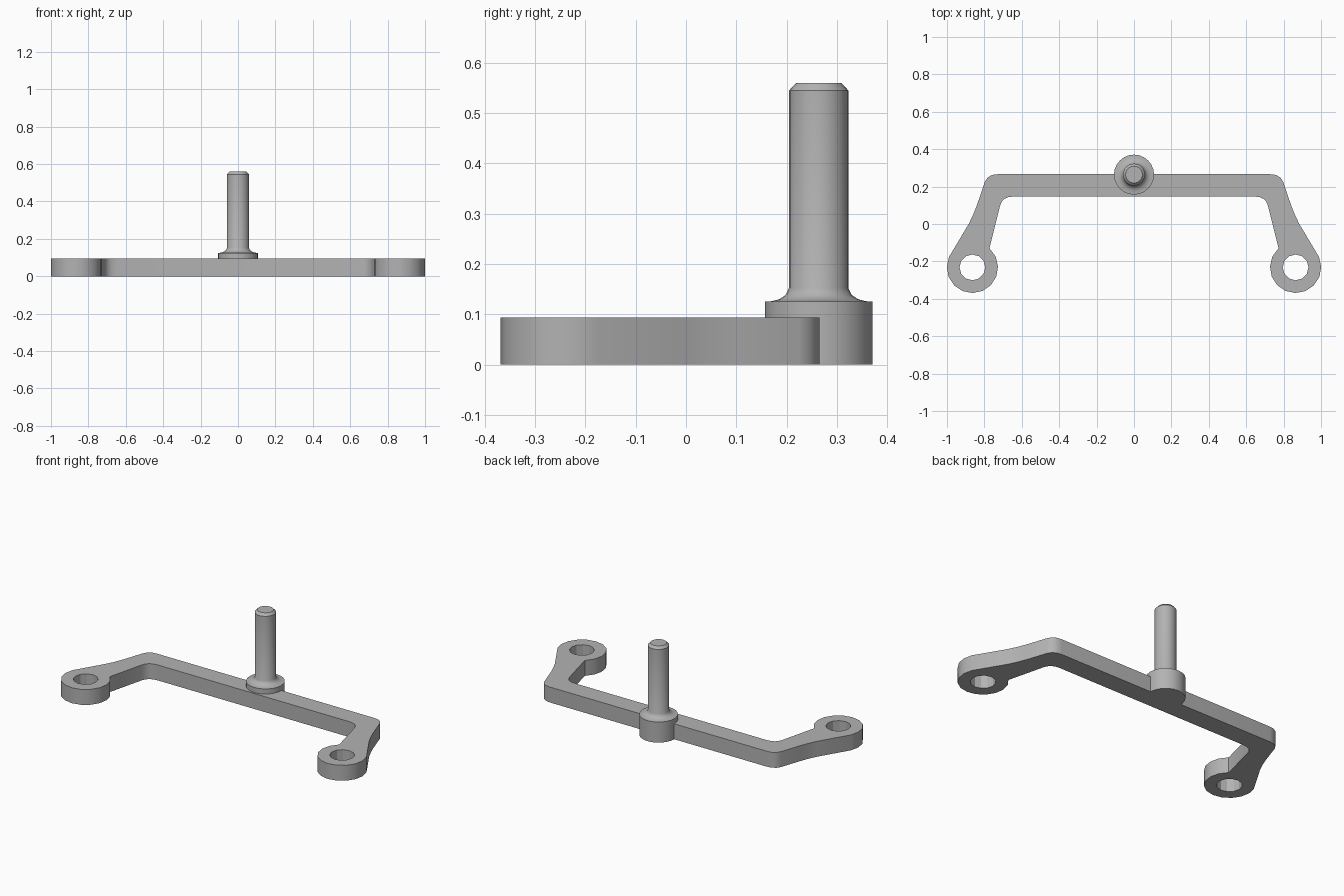
import bpy, bmesh
from math import radians, cos, sin, pi
from mathutils import Matrix

cube = bpy.data.objects.get("Cube")
if cube:
    bpy.data.objects.remove(cube, do_unlink=True)

metal = bpy.data.materials.new("plain grey")
metal.use_nodes = True
GREY = (0.45, 0.45, 0.45, 1)
metal.diffuse_color = GREY
metal.node_tree.nodes["Principled BSDF"].inputs["Base Color"].default_value = GREY

THICK = 0.094
EYE = (0.864, -0.232)
PIN_Y = 0.264


def arc(center, r, start, end, steps):
    """Points along a circular arc, angles in degrees."""
    angles = [radians(start + (end - start) * i / steps) for i in range(steps + 1)]
    return [(center[0] + r * cos(a), center[1] + r * sin(a)) for a in angles]


def mirrored(points):
    return [(-x, y) for x, y in reversed(points)]


def finish(obj, angle):
    obj.data.materials.clear()
    obj.data.materials.append(metal)
    bpy.ops.object.select_all(action="DESELECT")
    obj.select_set(True)
    bpy.context.view_layer.objects.active = obj
    bpy.ops.object.shade_smooth_by_angle(angle=radians(angle))


# Bracket: half outline with an eye at the end of the arm, mirrored
outer = [(0.73, 0.266), (0.76, 0.262), (0.784, 0.247), (0.798, 0.225),
         (0.84, 0.1), (0.862, 0.045), (0.884, 0.0)]
inner = [(0.772, -0.125), (0.717, 0.095), (0.708, 0.118), (0.692, 0.135),
         (0.67, 0.144), (0.645, 0.147)]
half = outer + arc(EYE, 0.137, 24, -228, 11) + inner
hole = arc(EYE, 0.069, 0, 330, 11)

curve = bpy.data.curves.new("bracket", "CURVE")
curve.dimensions = "2D"
curve.fill_mode = "BOTH"
curve.extrude = THICK / 2
for loop in (half + mirrored(half), hole, mirrored(hole)):
    spline = curve.splines.new("POLY")
    spline.points.add(len(loop) - 1)
    for point, (x, y) in zip(spline.points, loop):
        point.co = (x, y, 0, 1)
    spline.use_cyclic_u = True
outline = bpy.data.objects.new("bracket_outline", curve)
bpy.context.collection.objects.link(outline)
bpy.context.view_layer.update()
depsgraph = bpy.context.evaluated_depsgraph_get()
mesh = bpy.data.meshes.new_from_object(outline.evaluated_get(depsgraph))
bpy.data.objects.remove(outline, do_unlink=True)

bm = bmesh.new()
bm.from_mesh(mesh)
bmesh.ops.remove_doubles(bm, verts=bm.verts, dist=0.0005)
bmesh.ops.translate(bm, verts=bm.verts, vec=(0, 0, THICK / 2))
bmesh.ops.recalc_face_normals(bm, faces=bm.faces)
bm.to_mesh(mesh)
bm.free()
bracket = bpy.data.objects.new("bracket", mesh)
bpy.context.collection.objects.link(bracket)
finish(bracket, 28)

# Pin with round boss, fillet and chamfered tip, turned from a profile
profile = [(0, 0), (0.107, 0), (0.107, 0.125), (0.093, 0.126), (0.078, 0.13),
           (0.066, 0.138), (0.059, 0.152), (0.059, 0.545), (0.045, 0.56), (0, 0.56)]
bm = bmesh.new()
verts = [bm.verts.new((r, 0, z)) for r, z in profile]
edges = [bm.edges.new(pair) for pair in zip(verts, verts[1:])]
bmesh.ops.spin(bm, geom=verts + edges, cent=(0, 0, 0), axis=(0, 0, 1),
               angle=2 * pi, steps=24)
bmesh.ops.remove_doubles(bm, verts=bm.verts, dist=0.0005)
bmesh.ops.recalc_face_normals(bm, faces=bm.faces)
bmesh.ops.transform(bm, verts=bm.verts, matrix=Matrix.Translation((0, PIN_Y, 0)))
mesh = bpy.data.meshes.new("pin")
bm.to_mesh(mesh)
bm.free()
pin = bpy.data.objects.new("pin", mesh)
bpy.context.collection.objects.link(pin)
finish(pin, 35)
